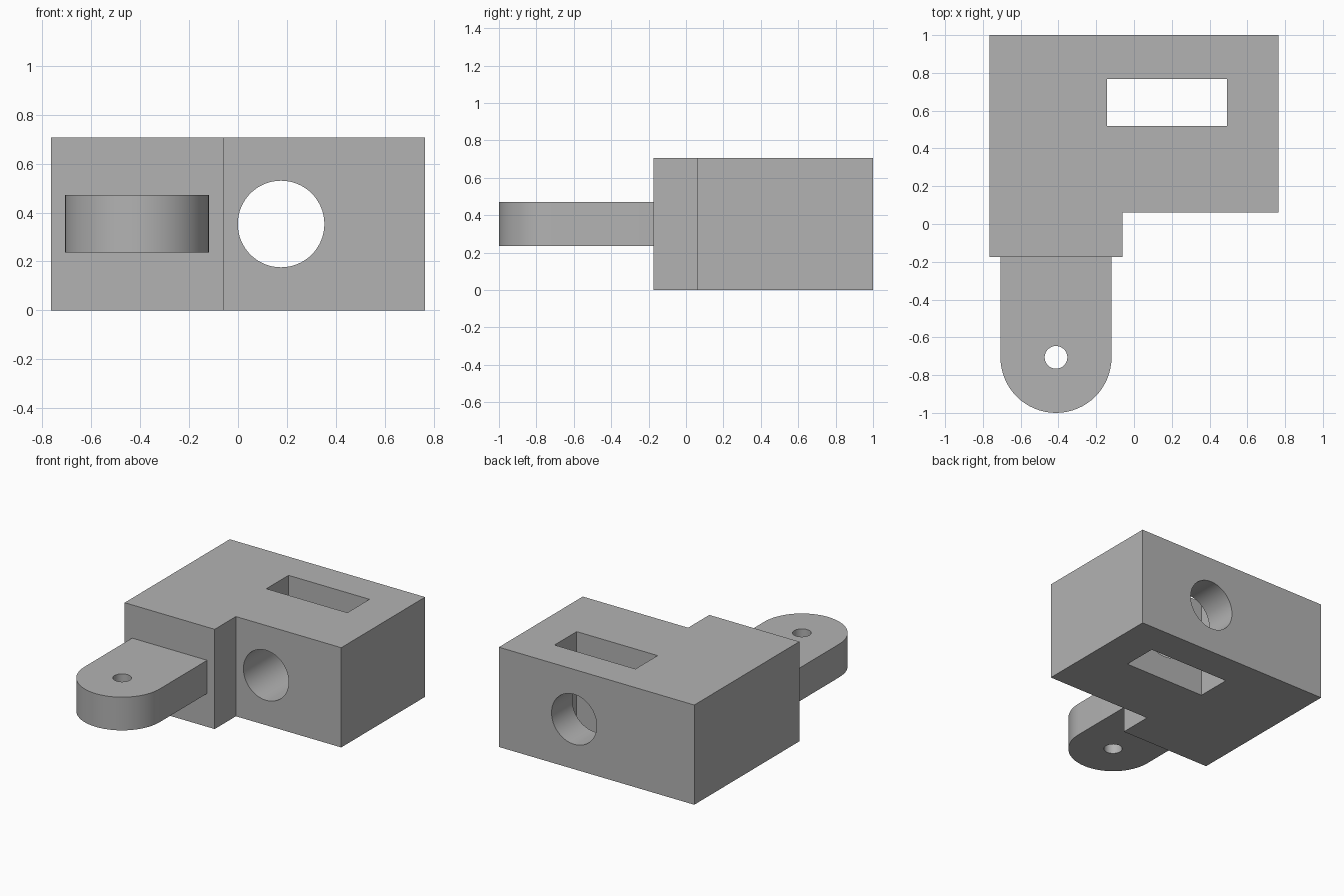
import bpy, bmesh, math
from mathutils import Matrix

if "Cube" in bpy.data.objects:
    bpy.data.objects.remove(bpy.data.objects["Cube"], do_unlink=True)

grey = bpy.data.materials.new("plain grey")
grey.use_nodes = True
GREY = (0.45, 0.45, 0.45, 1)
grey.diffuse_color = GREY
grey.node_tree.nodes["Principled BSDF"].inputs["Base Color"].default_value = GREY


def add_object(name, bm):
    bmesh.ops.recalc_face_normals(bm, faces=bm.faces)
    mesh = bpy.data.meshes.new(name)
    bm.to_mesh(mesh)
    bm.free()
    mesh.materials.append(grey)
    obj = bpy.data.objects.new(name, mesh)
    bpy.context.collection.objects.link(obj)
    return obj


def extrude_outline(name, points, z0, z1):
    bm = bmesh.new()
    face = bm.faces.new([bm.verts.new((x, y, z0)) for x, y in points])
    top = bmesh.ops.extrude_face_region(bm, geom=[face])["geom"]
    verts = [v for v in top if isinstance(v, bmesh.types.BMVert)]
    bmesh.ops.translate(bm, verts=verts, vec=(0, 0, z1 - z0))
    return add_object(name, bm)


def cylinder(name, radius, depth, matrix):
    bm = bmesh.new()
    bmesh.ops.create_cone(bm, cap_ends=True, segments=64, radius1=radius,
                          radius2=radius, depth=depth, matrix=matrix)
    return add_object(name, bm)


def combine(target, tool, operation):
    mod = target.modifiers.new(tool.name, "BOOLEAN")
    mod.operation = operation
    mod.solver = "EXACT"
    mod.object = tool
    bpy.context.view_layer.objects.active = target
    bpy.ops.object.modifier_apply(modifier=mod.name)
    bpy.data.objects.remove(tool, do_unlink=True)


HEIGHT = 0.706
HALF = 0.765

# Stepped main block
block = extrude_outline("bracket_block", [
    (-HALF, -0.175), (-0.06, -0.175), (-0.06, 0.062),
    (HALF, 0.062), (HALF, 1), (-HALF, 1)], 0, HEIGHT)

# Round-ended tab with its pin hole
cx, cy, r = -0.413, -0.706, 0.294
arc = [(cx + r * math.cos(a), cy + r * math.sin(a))
       for a in (math.pi * (1 + i / 32) for i in range(33))]
tab = extrude_outline("tab", arc + [(cx + r, -0.1), (cx - r, -0.1)], 0.236, 0.471)
combine(tab, cylinder("pin_hole", 0.06, 2, Matrix.Translation((cx, cy, 0.35))), "DIFFERENCE")
combine(block, tab, "UNION")

# Slot from top to bottom
slot = extrude_outline("slot", [(-0.142, 0.52), (0.492, 0.52),
                                (0.492, 0.768), (-0.142, 0.768)], -0.5, 1.5)
combine(block, slot, "DIFFERENCE")

# Round bore from front to back
turn = Matrix.Translation((0.176, 0.5, HEIGHT / 2)) @ Matrix.Rotation(math.pi / 2, 4, "X")
combine(block, cylinder("bore", 0.177, 3, turn), "DIFFERENCE")

# Smooth the curved walls, keep the edges crisp
bpy.ops.object.select_all(action="DESELECT")
block.select_set(True)
bpy.context.view_layer.objects.active = block
bpy.ops.object.shade_smooth_by_angle(angle=math.radians(30))
